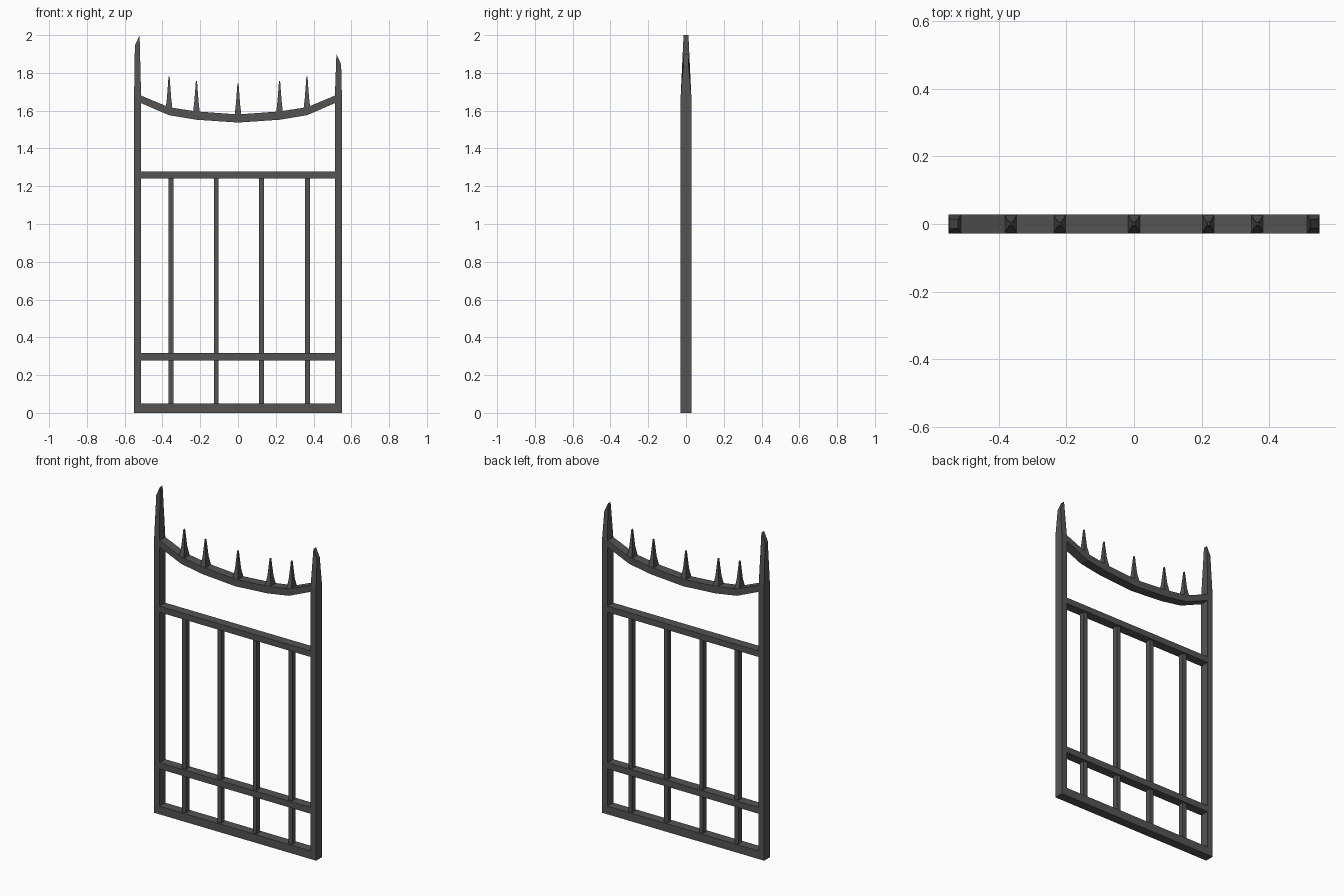
import bpy, bmesh

if "Cube" in bpy.data.objects:
    bpy.data.objects.remove(bpy.data.objects["Cube"])

D = 0.028  # half depth of the frame

iron = bpy.data.materials.new("dark_iron")
iron.diffuse_color = (0.09, 0.088, 0.085, 1)
iron.use_nodes = True
iron.node_tree.nodes["Principled BSDF"].inputs["Base Color"].default_value = iron.diffuse_color


def loft(name, rings, closed_caps=True):
    """Join a list of four-point rings into one closed solid."""
    bm = bmesh.new()
    vs = [[bm.verts.new(p) for p in r] for r in rings]
    for a, b in zip(vs, vs[1:]):
        for i in range(4):
            j = (i + 1) % 4
            bm.faces.new((a[i], a[j], b[j], b[i]))
    bm.faces.new(vs[0][::-1])
    bm.faces.new(vs[-1])
    bmesh.ops.recalc_face_normals(bm, faces=bm.faces)
    me = bpy.data.meshes.new(name)
    bm.to_mesh(me)
    bm.free()
    me.materials.append(iron)
    ob = bpy.data.objects.new(name, me)
    bpy.context.collection.objects.link(ob)
    return ob


def ring(x0, x1, d, z0, z1=None):
    """Rectangle around the z axis; z may differ between its two x sides."""
    z1 = z0 if z1 is None else z1
    return [(x0, -d, z0), (x1, -d, z1), (x1, d, z1), (x0, d, z0)]


def box(name, x0, x1, d, z0, z1):
    return loft(name, [ring(x0, x1, d, z0), ring(x0, x1, d, z1)])


# side posts with tapered, slanted tips
for name, s, outer, tip in (("left_post", -1, 1.945, 2.0), ("right_post", 1, 1.845, 1.9)):
    loft(name, [ring(s * 0.55, s * 0.513, D, 0),
                ring(s * 0.55, s * 0.513, D, 1.68),
                ring(s * 0.546, s * 0.521, 0.013, outer, tip)])

# straight rails
for name, z0, z1 in (("bottom_rail", 0, 0.05), ("lower_rail", 0.278, 0.317), ("middle_rail", 1.24, 1.277)):
    box(name, -0.514, 0.514, D, z0, z1)

# upright bars
for x in (-0.355, -0.115, 0.125, 0.367):
    box("upright_bar", x - 0.013, x + 0.013, 0.016, 0.04, 1.25)

# sagging top rail
half = [(0, 1.537, 1.58), (0.22, 1.552, 1.596), (0.365, 1.576, 1.618), (0.516, 1.641, 1.681)]
path = [(-x, a, b) for x, a, b in half[:0:-1]] + half
loft("curved_top_rail", [[(x, -D, a), (x, D, a), (x, D, b), (x, -D, b)] for x, a, b in path])

# spikes with flared feet
for x, z, tip in ((-0.365, 1.61, 1.78), (-0.22, 1.59, 1.757), (0, 1.575, 1.745),
                  (0.22, 1.59, 1.757), (0.365, 1.61, 1.78)):
    loft("spike", [ring(x - 0.019, x + 0.019, D, z - 0.015),
                   ring(x - 0.017, x + 0.017, 0.026, z + 0.01),
                   ring(x - 0.011, x + 0.011, 0.014, z + 0.06),
                   ring(x - 0.003, x + 0.003, 0.004, tip)])
